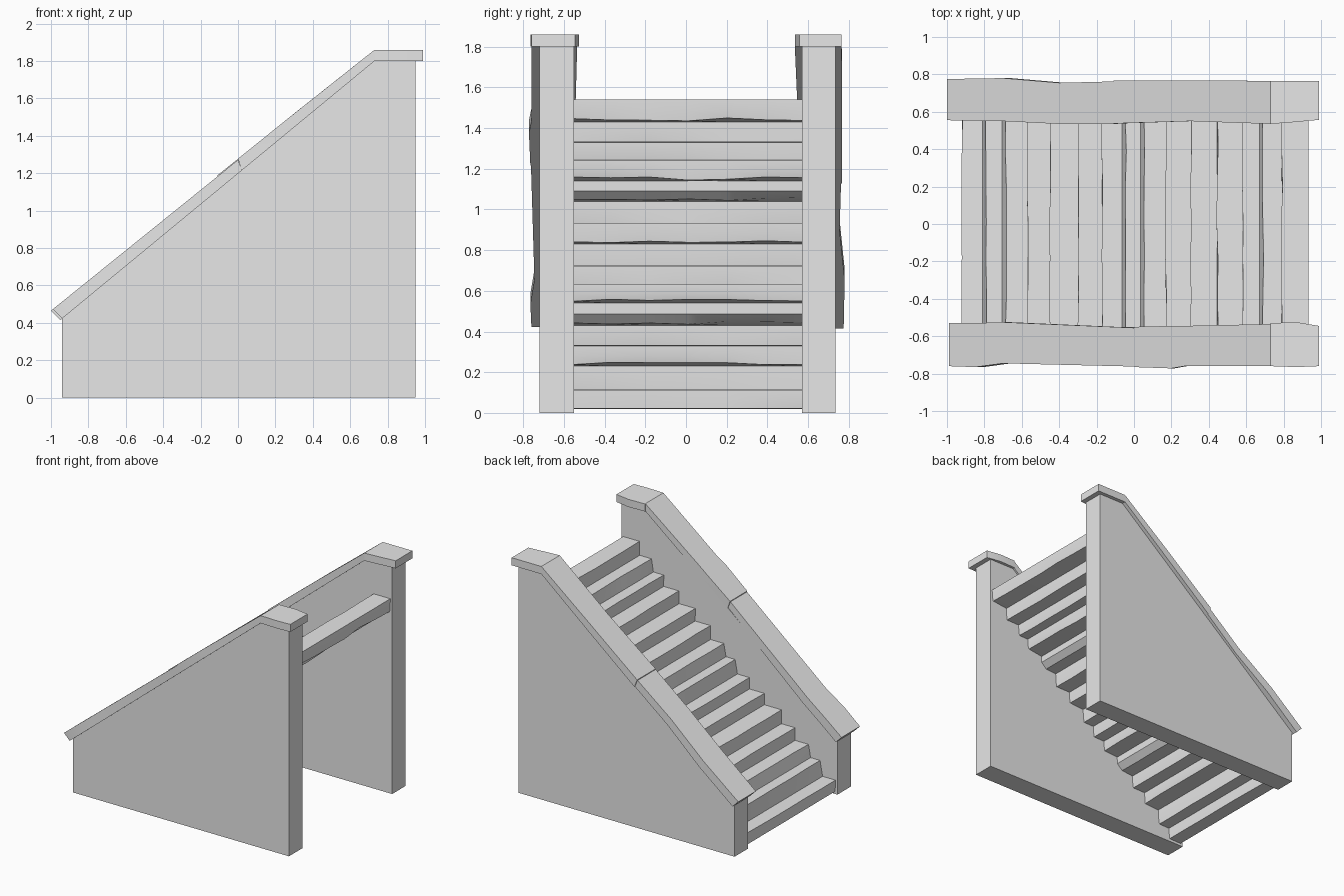
import bpy, bmesh, random
from math import radians

random.seed(4)
cube = bpy.data.objects.get("Cube")
if cube:
    bpy.data.objects.remove(cube, do_unlink=True)

stone = bpy.data.materials.new("grey stone")
stone.use_nodes = True
stone.diffuse_color = (0.8, 0.8, 0.8, 1)
stone.node_tree.nodes["Principled BSDF"].inputs["Base Color"].default_value = (0.8, 0.8, 0.8, 1)


def loft(name, sections, smooth=True):
    """Closed solid skinned through matching cross-sections."""
    bm = bmesh.new()
    rings = [[bm.verts.new(p) for p in ring] for ring in sections]
    for a, b in zip(rings, rings[1:]):
        for i in range(len(a)):
            j = (i + 1) % len(a)
            bm.faces.new((a[i], a[j], b[j], b[i]))
    bm.faces.new(rings[0])
    bm.faces.new(rings[-1])
    bmesh.ops.recalc_face_normals(bm, faces=bm.faces)
    mesh = bpy.data.meshes.new(name)
    bm.to_mesh(mesh)
    bm.free()
    mesh.materials.append(stone)
    obj = bpy.data.objects.new(name, mesh)
    bpy.context.collection.objects.link(obj)
    if smooth:
        bpy.ops.object.select_all(action='DESELECT')
        obj.select_set(True)
        bpy.context.view_layer.objects.active = obj
        bpy.ops.object.shade_smooth_by_angle(angle=radians(30))
    return obj


# Side walls
wall_profile = [(-0.94, 0), (0.95, 0), (0.95, 1.81), (0.735, 1.81), (-0.94, 0.43)]
for name, y0, y1 in (("front_wall", -0.72, -0.55), ("back_wall", 0.57, 0.735)):
    loft(name, [[(x, y, z) for x, z in wall_profile] for y in (y0, y1)], False)


# Coping slabs: stations give x, inner y, outer y
def cap_section(x, inner, outer, lift=0.0):
    if x >= 0.73:
        low, high = (x, 1.80), (x, 1.86)
    else:
        t = (x + 1) / 1.73
        low = (-0.95 + 1.68 * t, 0.415 + 1.385 * t)
        high = (x, 0.465 + 1.395 * t + lift)
    return [(low[0], inner, low[1]), (high[0], inner, high[1]),
            (high[0], outer, high[1]), (low[0], outer, low[1])]


caps = {
    "back_lower_coping": [(-1, .555, .775), (-.7, .55, .78), (-.4, .535, .755), (-.11, .535, .762)],
    "back_upper_coping": [(-.11, .537, .768), (.3, .55, .768), (.73, .535, .765)],
    "back_top_coping": [(.73, .535, .765), (.86, .545, .765), (.99, .557, .765)],
    "front_lower_coping": [(-.99, -.53, -.76), (-.85, -.53, -.765), (-.7, -.525, -.745), (0, -.555, -.762)],
    "front_upper_coping": [(0, -.55, -.765), (.2, -.545, -.772), (.27, -.545, -.76), (.73, -.535, -.76)],
    "front_top_coping": [(.73, -.53, -.76), (.87, -.525, -.765), (.99, -.545, -.76)],
}
for name, stations in caps.items():
    lift = 0.006 if "upper" in name else 0.0
    loft(name, [cap_section(x, a, b, lift if x < 0.7 else 0) for x, a, b in stations])

# Worn treads, each a slightly uneven block resting on the one below
xs = [-.92, -.81, -.705, -.57, -.45, -.3, -.17, -.065, .035, .17, .305, .445, .58, .67, .79, .93]
zs = [.02, .11, .23, .33, .43, .54, .63, .72, .83, .93, 1.04, 1.14, 1.24, 1.33, 1.43, 1.54]
slanted = (1, 2, 7, 8, 13)
worn = (4, 10)
for i in range(15):
    x0, x1, z0, z1 = xs[i], xs[i + 1], zs[i], zs[i + 1]
    rings = []
    for k in range(7):
        y = -0.56 + 1.14 * k / 6
        wave = random.uniform(-0.004, 0.004)
        nose = (0.02 if i in slanted else 0.0) + wave
        under = (0.045 if i in worn else 0.004) + wave
        rise = 0.012 + 2 * wave if i in worn or i % 3 == 2 else 0.002
        rings.append([
            (x0, y, z0),
            (x0 + nose / 2, y, (z0 + z1) / 2),
            (x0 + nose, y, z1),
            (x1 + 0.004, y, z1),
            (x1 + 0.002, y, (z0 + z1) / 2),
            (x1 - under, y, z0 + rise),
        ])
    loft(f"step_{i + 1:02d}", rings)
